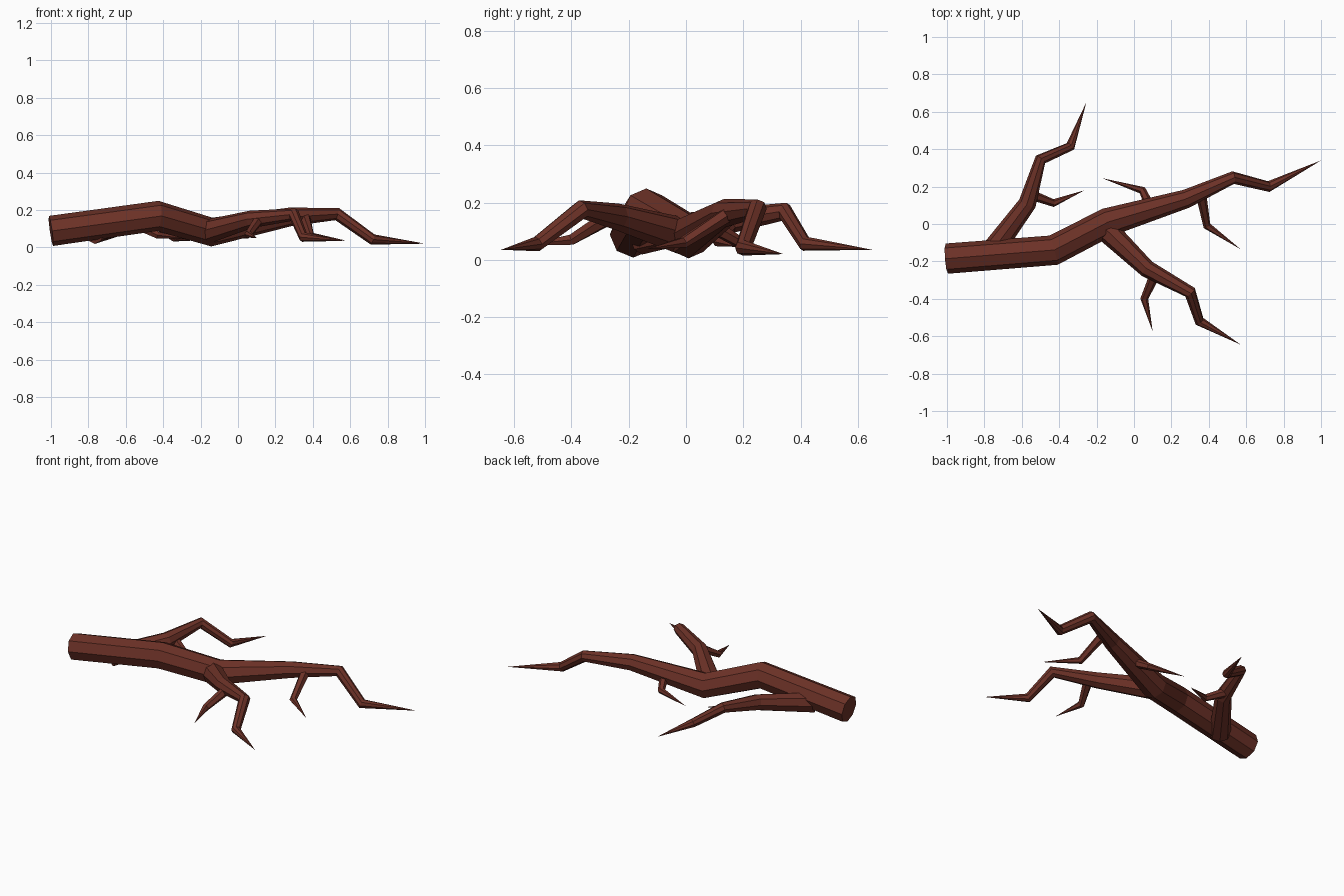
import bpy
import bmesh
import math
from mathutils import Vector

if "Cube" in bpy.data.objects:
    bpy.data.objects.remove(bpy.data.objects["Cube"], do_unlink=True)

# Single bark colour
bark = bpy.data.materials.new("dark red brown bark")
bark.use_nodes = True
bark.diffuse_color = (0.15, 0.031, 0.02, 1)
bark.node_tree.nodes["Principled BSDF"].inputs["Base Color"].default_value = bark.diffuse_color


def limb(name, path, sides):
    """Faceted tube through (x, y, z, radius) points; radius 0 makes a pointed tip."""
    points = [Vector(p[:3]) for p in path]
    bm = bmesh.new()
    rings = []
    for i, centre in enumerate(points):
        radius = path[i][3]
        if radius == 0:
            rings.append([bm.verts.new(centre)])
            continue
        before = (centre - points[max(i - 1, 0)]).normalized()
        after = (points[min(i + 1, len(points) - 1)] - centre).normalized()
        along = (before + after).normalized()
        across = along.cross(Vector((0, 0, 1))).normalized()
        up = across.cross(along)
        ring = []
        for k in range(sides):
            a = math.tau * k / sides
            ring.append(bm.verts.new(centre + radius * (math.cos(a) * across + math.sin(a) * up)))
        rings.append(ring)
    for r, s in zip(rings, rings[1:]):
        for k in range(sides):
            n = (k + 1) % sides
            if len(s) == 1:
                bm.faces.new((r[k], r[n], s[0]))
            else:
                bm.faces.new((r[k], r[n], s[n], s[k]))
    bm.faces.new(rings[0])
    bmesh.ops.recalc_face_normals(bm, faces=bm.faces)
    mesh = bpy.data.meshes.new(name)
    bm.to_mesh(mesh)
    bm.free()
    mesh.materials.append(bark)
    obj = bpy.data.objects.new(name, mesh)
    bpy.context.collection.objects.link(obj)


# Main trunk, sawn at one end and pointed at the other
limb("trunk", [(-1, -.185, .088, .081), (-.43, -.14, .168, .081), (-.14, .01, .082, .077),
               (.28, .135, .163, .05), (.53, .248, .178, .034),
               (.72, .2, .042, .029), (1, .34, .02, 0)], 8)

# Two large side branches
limb("front_branch", [(-.16, -.02, .085, .065), (.07, -.24, .15, .047), (.3, -.365, .175, .034),
                      (.35, -.52, .055, .027), (.57, -.645, .035, 0)], 8)
limb("back_branch", [(-.77, -.16, .08, .062), (-.57, .11, .13, .048), (-.5, .345, .168, .032),
                     (-.34, .415, .056, .026), (-.255, .65, .035, 0)], 8)

# Small twigs
twigs = {
    "front_branch_twig": [(.11, -.275, .145), (.055, -.4, .07), (.1, -.575, .05)],
    "back_branch_twig": [(-.56, .16, .13), (-.43, .112, .065), (-.265, .18, .045)],
    "trunk_back_twig": [(.09, .08, .125), (.045, .18, .065), (-.17, .245, .05)],
    "trunk_front_twig": [(.36, .15, .16), (.39, -.01, .06), (.57, -.135, .038)],
}
for name, path in twigs.items():
    limb(name, [(*p, r) for p, r in zip(path, (.028, .021, 0))], 6)
